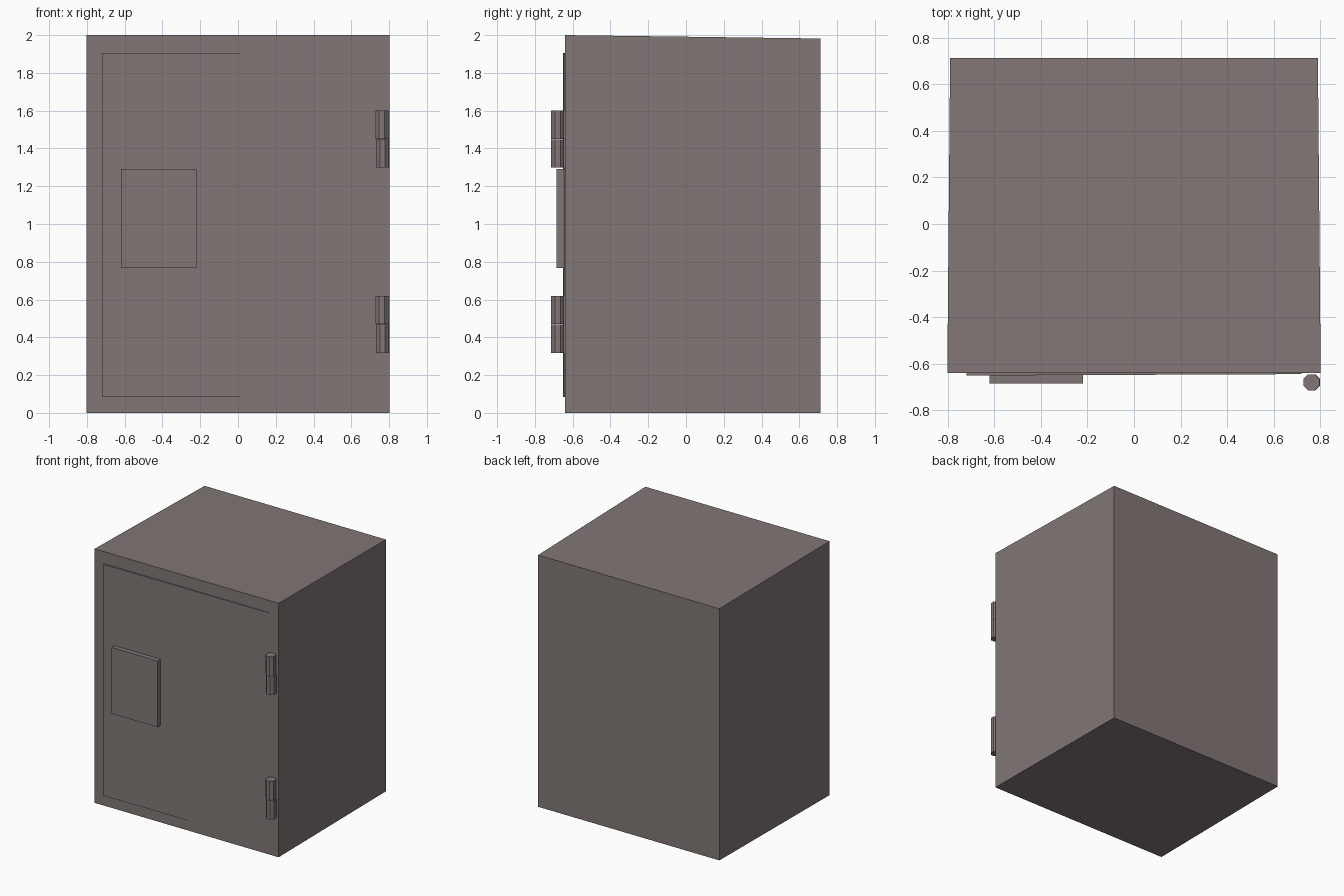
import bpy, bmesh, math
from mathutils import Matrix

if "Cube" in bpy.data.objects:
    bpy.data.objects.remove(bpy.data.objects["Cube"])

steel = bpy.data.materials.new("warm grey steel")
steel.diffuse_color = (0.22, 0.185, 0.178, 1)
steel.use_nodes = True
steel.node_tree.nodes["Principled BSDF"].inputs["Base Color"].default_value = steel.diffuse_color


def finish(bm, name):
    bmesh.ops.recalc_face_normals(bm, faces=bm.faces[:])
    me = bpy.data.meshes.new(name)
    bm.to_mesh(me)
    bm.free()
    me.materials.append(steel)
    ob = bpy.data.objects.new(name, me)
    bpy.context.collection.objects.link(ob)
    return ob


def box(name, lo, hi, edit=None):
    bm = bmesh.new()
    bmesh.ops.create_cube(bm, size=1)
    for v in bm.verts:
        v.co = [lo[i] if v.co[i] < 0 else hi[i] for i in range(3)]
        if edit:
            edit(v)
    return finish(bm, name)


# cabinet body, slightly narrower and lower at the back
def taper(v):
    if v.co.y > 0:
        v.co.x *= 0.79 / 0.802
        if v.co.z > 1:
            v.co.z = 1.982


box("safe_body", (-0.802, -0.64, 0), (0.802, 0.713, 2), taper)


# door, sitting a touch prouder on the lock side
def ajar(v):
    if v.co.y < -0.645 and v.co.x > 0:
        v.co.y = -0.645


box("door", (-0.72, -0.651, 0.083), (0.72, -0.635, 1.905), ajar)

# lock plate
box("lock_plate", (-0.62, -0.686, 0.768), (-0.22, -0.645, 1.29))

# hinge barrels: a body half below and a door half above
for label, z0 in (("lower", 0.318), ("upper", 1.298)):
    for part, dz, x in (("body", 0, 0.765), ("door", 0.152, 0.762)):
        bm = bmesh.new()
        r = 0.0345 / math.cos(math.pi / 8)
        bmesh.ops.create_cone(bm, cap_ends=True, segments=8, radius1=r, radius2=r, depth=0.15,
                              matrix=Matrix.Translation((x, -0.68, z0 + dz + 0.075))
                              @ Matrix.Rotation(math.pi / 8, 4, 'Z'))
        finish(bm, f"{label}_hinge_{part}_half")
